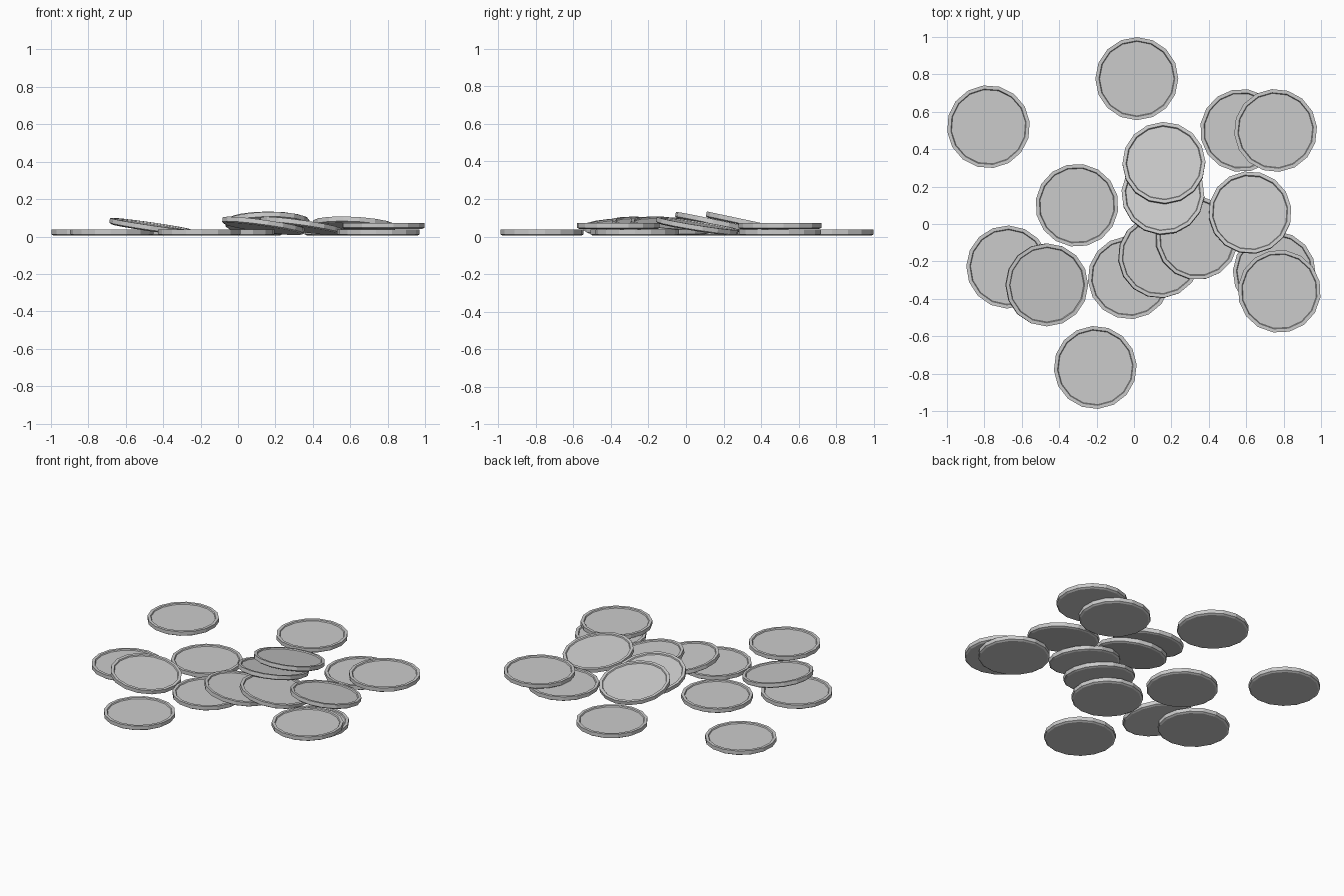
import bpy, bmesh
from math import sin, cos, pi, radians
from mathutils import Matrix, Vector

if "Cube" in bpy.data.objects:
    bpy.data.objects.remove(bpy.data.objects["Cube"])

SIDES = 16
# half-section of a coin: chamfered base, wall, raised rim, sunken face (radius, height)
PROFILE = [(0.21, -0.016), (0.222, -0.009), (0.222, 0.016),
           (0.203, 0.016), (0.199, 0.009)]


def coin_mesh():
    bm = bmesh.new()
    rings = [[bm.verts.new((r * cos(2 * pi * i / SIDES), r * sin(2 * pi * i / SIDES), z))
              for i in range(SIDES)] for r, z in PROFILE]
    for lo, hi in zip(rings, rings[1:]):
        for i in range(SIDES):
            j = (i + 1) % SIDES
            bm.faces.new((lo[i], lo[j], hi[j], hi[i]))
    bm.faces.new(rings[0][::-1])
    bm.faces.new(rings[-1])
    bmesh.ops.recalc_face_normals(bm, faces=bm.faces)
    me = bpy.data.meshes.new("coin")
    bm.to_mesh(me)
    bm.free()
    return me


MESH = coin_mesh()


def coin(name, x, y, z, uphill=0, tilt=0, spin=0):
    ob = bpy.data.objects.new(name, MESH)
    bpy.context.collection.objects.link(ob)
    a = radians(uphill)
    lean = Matrix.Rotation(radians(tilt), 4, Vector((sin(a), -cos(a), 0)))
    ob.matrix_world = (Matrix.Translation((x, y, z)) @ lean
                       @ Matrix.Rotation(radians(spin), 4, 'Z'))


# coins lying flat on the ground
FLAT = [(0.015, 0.777), (-0.778, 0.52), (-0.305, 0.10), (-0.675, -0.23),
        (-0.025, -0.287), (0.575, 0.50), (0.75, -0.26), (-0.207, -0.767)]
for n, (x, y) in enumerate(FLAT):
    coin(f"flat_coin_{n + 1}", x, y, 0.021, spin=n * 7)

# coins stacked flat on another coin
for n, (x, y) in enumerate([(0.757, 0.50), (0.777, -0.36)]):
    coin(f"stacked_coin_{n + 1}", x, y, 0.056, spin=5 + n * 9)

# coins leaning on their neighbours: x, y, z, uphill direction, tilt
LEANING = [(-0.467, -0.325, 0.052, 165, 8.5),
           (0.135, -0.175, 0.056, 210, 9),
           (0.335, -0.077, 0.056, 208, 9),
           (0.155, 0.16, 0.070, -85, 12),
           (0.16, 0.325, 0.072, -90, 12),
           (0.62, 0.06, 0.055, -108, 9.5)]
for n, (x, y, z, up, tilt) in enumerate(LEANING):
    coin(f"leaning_coin_{n + 1}", x, y, z, up, tilt, n * 6)
